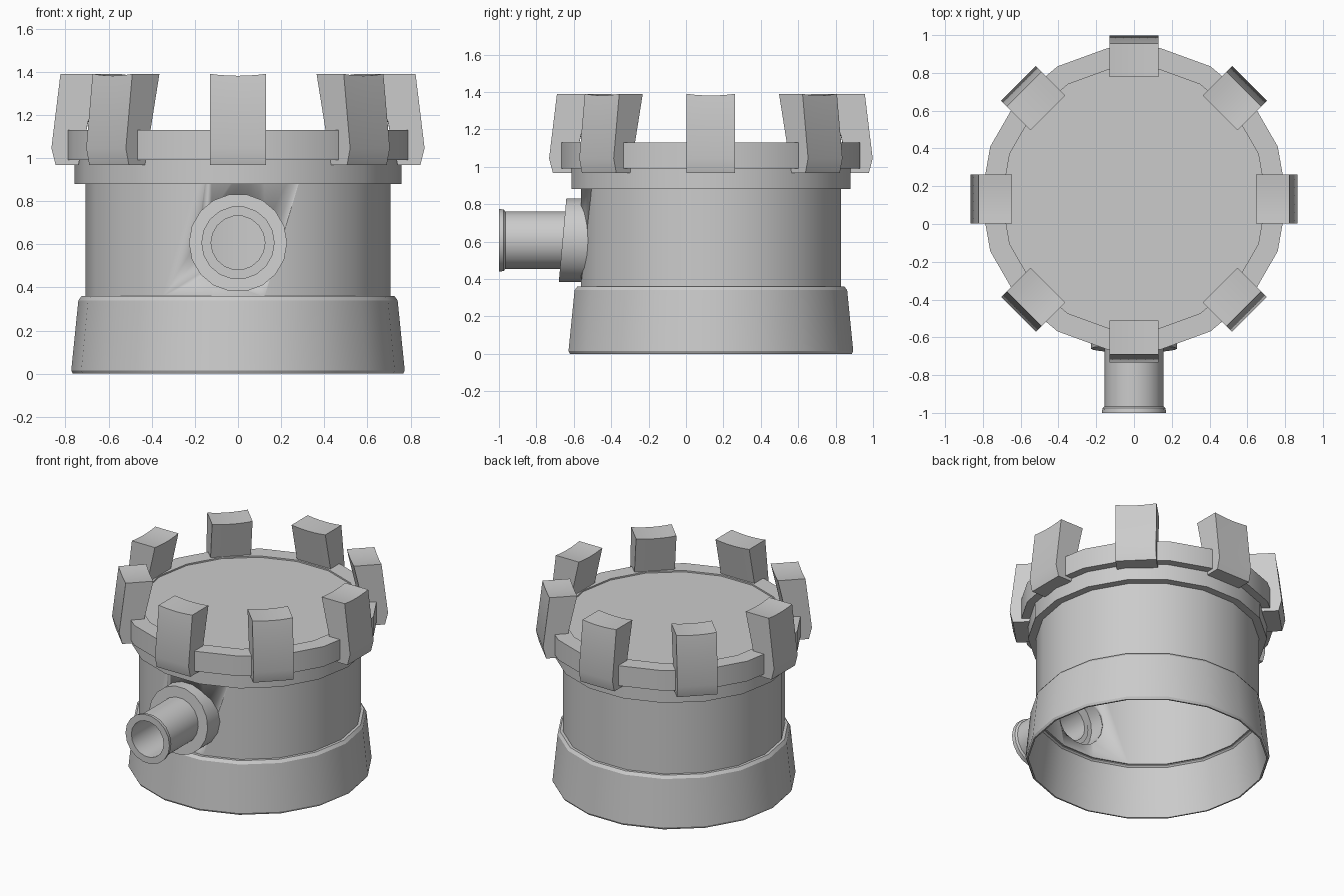
import bpy, bmesh
from math import cos, sin, pi, radians, sqrt
from mathutils import Matrix

cube = bpy.data.objects.get("Cube")
if cube:
    bpy.data.objects.remove(cube, do_unlink=True)

SIDES = 18
CENTRE_Y = 0.133      # tower axis
PIPE_Z = 0.607        # pipe axis height

grey = bpy.data.materials.new("light_grey")
grey.use_nodes = True
colour = (0.6, 0.6, 0.6, 1)
grey.diffuse_color = colour
grey.node_tree.nodes["Principled BSDF"].inputs["Base Color"].default_value = colour


def finish(name, bm):
    """Clean the mesh, add the object and shade it."""
    bmesh.ops.remove_doubles(bm, verts=bm.verts, dist=1e-5)
    bmesh.ops.recalc_face_normals(bm, faces=bm.faces)
    mesh = bpy.data.meshes.new(name)
    bm.to_mesh(mesh)
    bm.free()
    mesh.materials.append(grey)
    obj = bpy.data.objects.new(name, mesh)
    bpy.context.collection.objects.link(obj)
    bpy.ops.object.select_all(action='DESELECT')
    obj.select_set(True)
    bpy.context.view_layer.objects.active = obj
    bpy.ops.object.shade_smooth_by_angle(angle=radians(30))
    return obj


def lathe(profile):
    """Spin a closed (radius, height) outline around z."""
    bm = bmesh.new()
    rings = []
    for i in range(SIDES):
        a = 2 * pi * i / SIDES
        rings.append([bm.verts.new((r * cos(a), r * sin(a), h)) for r, h in profile])
    n = len(profile)
    for i in range(SIDES):
        a, b = rings[i], rings[(i + 1) % SIDES]
        for j in range(n):
            k = (j + 1) % n
            if profile[j][0] == 0 and profile[k][0] == 0:
                continue
            quad = (a[j], b[j], b[k], a[k])
            if profile[j][0] == 0:
                quad = (a[j], b[k], a[k])
            elif profile[k][0] == 0:
                quad = (a[j], b[j], a[k])
            bm.faces.new(quad)
    return bm


def tower_part(name, profile):
    bm = lathe(profile)
    bm.transform(Matrix.Translation((0, CENTRE_Y, 0)))
    return finish(name, bm)


def pipe_part(name, profile, shape=None):
    """Lathe whose height runs forward along -y."""
    bm = lathe(profile)
    if shape:
        for v in bm.verts:
            shape(v.co)
    bm.transform(Matrix.Translation((0, 0, PIPE_Z)) @ Matrix.Rotation(pi / 2, 4, 'X'))
    return finish(name, bm)


# Hollow tower: flared skirt, drum and stepped parapet
tower_part("base_skirt", [(.755, 0), (.765, 0), (.773, .015), (.74, .34), (.725, .36),
                          (.7, .36), (.7, .35), (.71, .34)])
drum = tower_part("drum", [(.69, .355), (.706, .355), (.706, 1.12), (0, 1.12),
                           (0, 1.07), (.69, 1.07)])
tower_part("parapet", [(.7, .88), (.757, .88), (.757, .99), (.81, .99), (.81, 1.13), (.7, 1.13)])

# Opening through the drum wall behind the pipe
cutter = pipe_part("opening_cutter", [(0, .3), (.19, .3), (.19, .8), (0, .8)])
cutter.hide_render = True
cut = drum.modifiers.new("opening", 'BOOLEAN')
cut.operation = 'DIFFERENCE'
cut.solver = 'EXACT'
cut.object = cutter
bpy.context.view_layer.objects.active = drum
bpy.ops.object.modifier_apply(modifier=cut.name)
bpy.data.objects.remove(cutter, do_unlink=True)


# Pipe collar: back follows the drum, front leans back slightly
def fit_collar(co):
    if co.z < .55:
        co.z = sqrt(.695 ** 2 - co.x ** 2) - CENTRE_Y
    else:
        co.z -= .09 * co.y


pipe_part("pipe_collar", [(.19, .5), (.2275, .5), (.2275, .66), (.14, .66),
                          (.14, .645), (.19, .645)], fit_collar)
pipe_part("pipe", [(.125, .635), (.155, .635), (.155, .965), (.167, .975),
                   (.17, 1), (.125, 1)])

# Merlons: leaning blocks with gently dished tops
OUTLINE = [(.74, .967), (.845, .967), (.865, 1.045), (.823, 1.39), (.645, 1.39)]
HALF_WIDTH = .13
STEPS = 6
for m in range(8):
    bm = bmesh.new()
    slices = []
    for s in range(STEPS + 1):
        t = 2 * s / STEPS - 1
        dip = .009 * (1 - t * t)
        slices.append([bm.verts.new((r, t * HALF_WIDTH, z - (dip if z > 1.3 else 0)))
                       for r, z in OUTLINE])
    for a, b in zip(slices, slices[1:]):
        for j in range(len(OUTLINE)):
            k = (j + 1) % len(OUTLINE)
            bm.faces.new((a[j], b[j], b[k], a[k]))
    bm.faces.new(slices[0])
    bm.faces.new(slices[-1])
    bm.transform(Matrix.Translation((0, CENTRE_Y, 0)) @ Matrix.Rotation(m * pi / 4, 4, 'Z'))
    finish(f"merlon_{m + 1}", bm)
